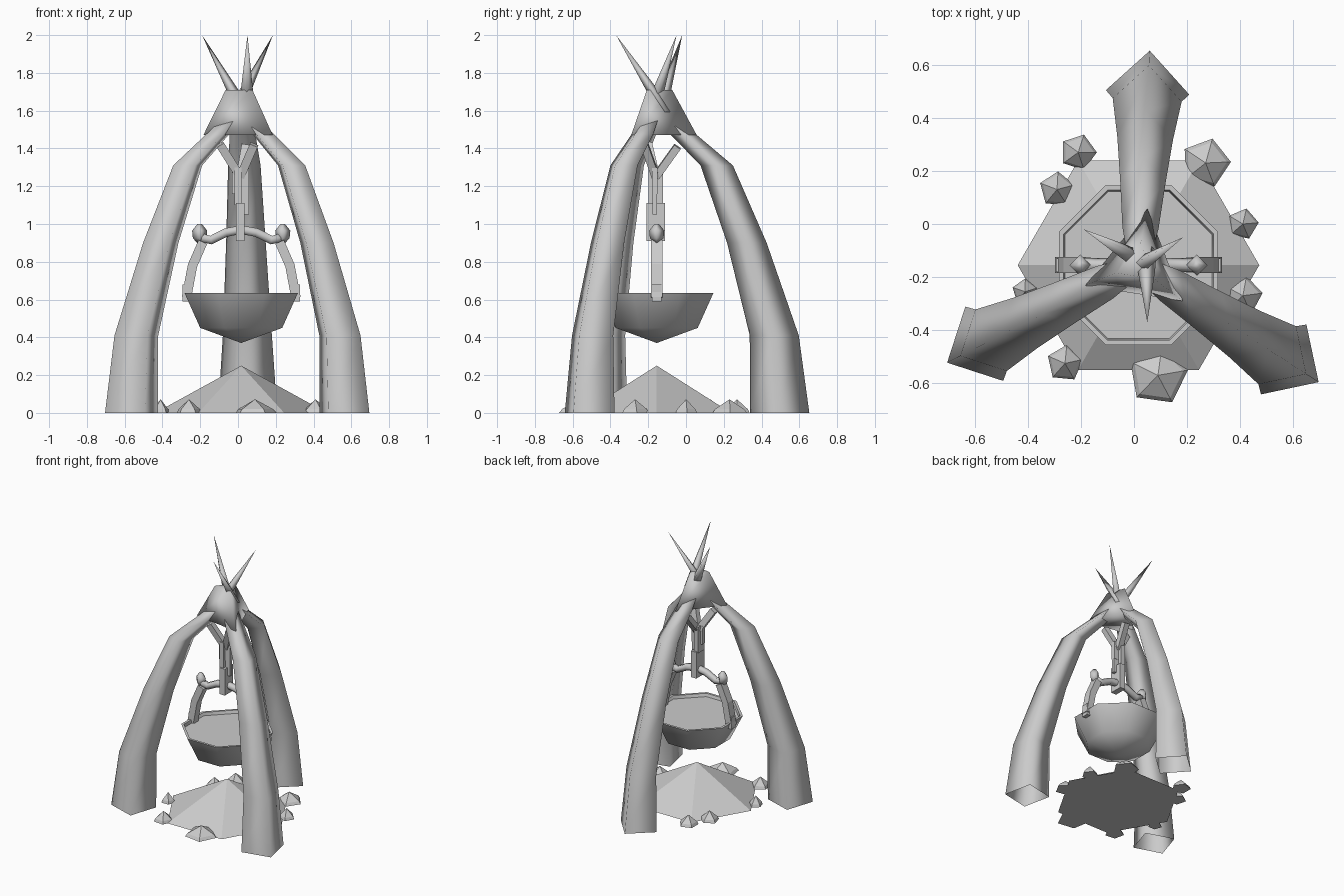
import bpy, bmesh
from math import sin, cos, pi, radians
from mathutils import Vector, Matrix

cube = bpy.data.objects.get("Cube")
if cube:
    bpy.data.objects.remove(cube)

grey = bpy.data.materials.new("plain_grey")
grey.use_nodes = True
COLOUR = (0.6, 0.6, 0.6, 1)
grey.diffuse_color = COLOUR
grey.node_tree.nodes["Principled BSDF"].inputs["Base Color"].default_value = COLOUR

# Shared vertical axis of tripod, pot and fire bed
AX, AY = 0.017, -0.155


def finish(name, bm, smooth=True):
    bmesh.ops.recalc_face_normals(bm, faces=bm.faces)
    for f in bm.faces:
        f.smooth = smooth
    mesh = bpy.data.meshes.new(name)
    bm.to_mesh(mesh)
    bm.free()
    mesh.materials.append(grey)
    ob = bpy.data.objects.new(name, mesh)
    bpy.context.collection.objects.link(ob)
    return ob


def ring(centre, radius, sides, turn=0.0):
    return [Vector(centre) + Vector((radius * cos(turn + 2 * pi * i / sides),
                                     radius * sin(turn + 2 * pi * i / sides), 0))
            for i in range(sides)]


def loft(name, rings, cap_start=True, cap_end=True, smooth=True):
    bm = bmesh.new()
    loops = [[bm.verts.new(p) for p in r] for r in rings]
    n = len(loops[0])
    for a, b in zip(loops, loops[1:]):
        for i in range(n):
            j = (i + 1) % n
            bm.faces.new((a[i], a[j], b[j], b[i]))
    if cap_start:
        bm.faces.new(loops[0])
    if cap_end:
        bm.faces.new(loops[-1])
    bmesh.ops.remove_doubles(bm, verts=bm.verts, dist=0.0001)
    return finish(name, bm, smooth)


def tube(name, path, across, deep, sides=4, smooth=False):
    """Bar following a path, with its own width and depth (along y)."""
    pts = [Vector(p) for p in path]
    rings = []
    for i, p in enumerate(pts):
        t = (pts[min(i + 1, len(pts) - 1)] - pts[max(i - 1, 0)]).normalized()
        u = Vector((0, 1, 0)).cross(t).normalized()
        v = t.cross(u)
        k = 1 / cos(pi / sides)
        angles = [pi / sides + 2 * pi * s / sides for s in range(sides)]
        rings.append([p + u * across / 2 * k * cos(a) + v * deep / 2 * k * sin(a)
                      for a in angles])
    return loft(name, rings, smooth=smooth)


def box(name, centre, size):
    bm = bmesh.new()
    bmesh.ops.create_cube(bm, size=1, matrix=Matrix.Translation(centre) @
                          Matrix.Diagonal((*size, 1)))
    return finish(name, bm, False)


# Curved four-sided legs, open at the foot: distance from axis, height, radius
LEG = [(0.652, 0, 0.157), (0.623, 0.41, 0.13), (0.478, 0.9, 0.105),
       (0.318, 1.31, 0.086), (0.14, 1.475, 0.068), (0.06, 1.56, 0.05)]
for name, degrees in (("back_leg", 87), ("left_leg", -33), ("right_leg", 207)):
    a = radians(degrees)
    loft(name, [ring((AX + d * cos(a), AY + d * sin(a), z), r, 4, a)
                for d, z, r in LEG], cap_start=False)

# Three-sided binding at the top
turn = radians(81)
loft("top_binding", [ring((AX, AY, 1.47), 0.215, 3, turn),
                     ring((AX - 0.005, AY, 1.71), 0.083, 3, turn)])

# Crossing spikes above the binding
for name, foot, tip in (
        ("right_spike", (-0.03, -0.11), (-0.19, -0.02)),
        ("left_spike", (0.04, -0.145), (0.185, -0.05)),
        ("front_spike", (0.047, -0.18), (0.05, -0.37))):
    f, t = Vector((*foot, 1.71)), Vector((*tip, 2.0))
    loft(name, [ring(f + (f - t) * 0.4, 0.04, 4), ring(f, 0.032, 4), ring(t, 0.0, 4)],
         cap_end=False)

# Fire bed: a low six-sided mound
loft("fire_mound", [ring((AX, AY, 0), 0.455, 6), ring((AX, AY, 0.25), 0, 6)],
     cap_end=False, smooth=False)

# Pointed stones around the mound: x, y, radius
STONES = [(-0.21, 0.27, 0.07), (0.27, 0.23, 0.095), (0.41, 0, 0.06),
          (0.41, -0.27, 0.075), (0.09, -0.57, 0.115), (-0.26, -0.525, 0.07),
          (-0.29, 0.13, 0.068), (-0.41, -0.255, 0.05)]
for i, (x, y, r) in enumerate(STONES):
    loft(f"stone_{i + 1}", [ring((x, y, 0), r, 5, i * 1.3),
                            ring((x, y, 0.02), r * 0.85, 5, i * 1.3),
                            ring((x, y, 0.072), 0, 5)],
         cap_end=False, smooth=False)

# Eight-sided pot with a narrow rim and its contents
t8 = pi / 8
loft("pot", [ring((AX, AY, z), r, 8, t8) for z, r in
             ((0.37, 0), (0.45, 0.235), (0.635, 0.325), (0.635, 0.306), (0.612, 0.3))],
     cap_start=False)
bpy.ops.object.select_all(action='DESELECT')
pot = bpy.data.objects["pot"]
pot.select_set(True)
bpy.context.view_layer.objects.active = pot
bpy.ops.object.shade_smooth_by_angle(angle=radians(50))

# Handle arms, lugs and knobs on both sides
for side, s in (("left", 1), ("right", -1)):
    def px(d):
        return AX + s * d
    tube(f"{side}_handle_arm", [(px(0.29), AY, 0.61), (px(0.258), AY, 0.78),
                                (px(0.203), AY, 0.905)], 0.05, 0.06)
    box(f"{side}_pot_lug", (px(0.285), AY, 0.635), (0.05, 0.05, 0.09))
    knob = (px(0.22), AY)
    loft(f"{side}_handle_knob", [ring((*knob, z), r, 4) for z, r in
                                 ((0.885, 0), (0.925, 0.036), (0.965, 0.04), (1.0, 0.012))],
         cap_start=False)

# Arched bar across the top of the handle
tube("handle_bar", [(AX - 0.22, AY, 0.93), (AX - 0.16, AY, 0.915), (AX - 0.08, AY, 0.955),
                    (AX, AY, 0.97), (AX + 0.08, AY, 0.955), (AX + 0.16, AY, 0.915),
                    (AX + 0.22, AY, 0.93)], 0.046, 0.046, 6, True)

# Hanging chain of crossed flat links
box("lower_link", (0.013, -0.16, 1.01), (0.045, 0.1, 0.2))
box("middle_link", (0.035, -0.165, 1.15), (0.045, 0.025, 0.2))
box("upper_link", (0.0, -0.16, 1.2), (0.035, 0.075, 0.2))
box("top_link", (0.012, -0.165, 1.23), (0.09, 0.03, 0.14))

# Three struts joining the chain to the legs
for name, end in (("right_strut", (-0.095, -0.2, 1.42)), ("left_strut", (0.085, -0.22, 1.42)),
                  ("back_strut", (0.04, -0.045, 1.41))):
    tube(name, [(0.012, -0.16, 1.25), end], 0.045, 0.04)
